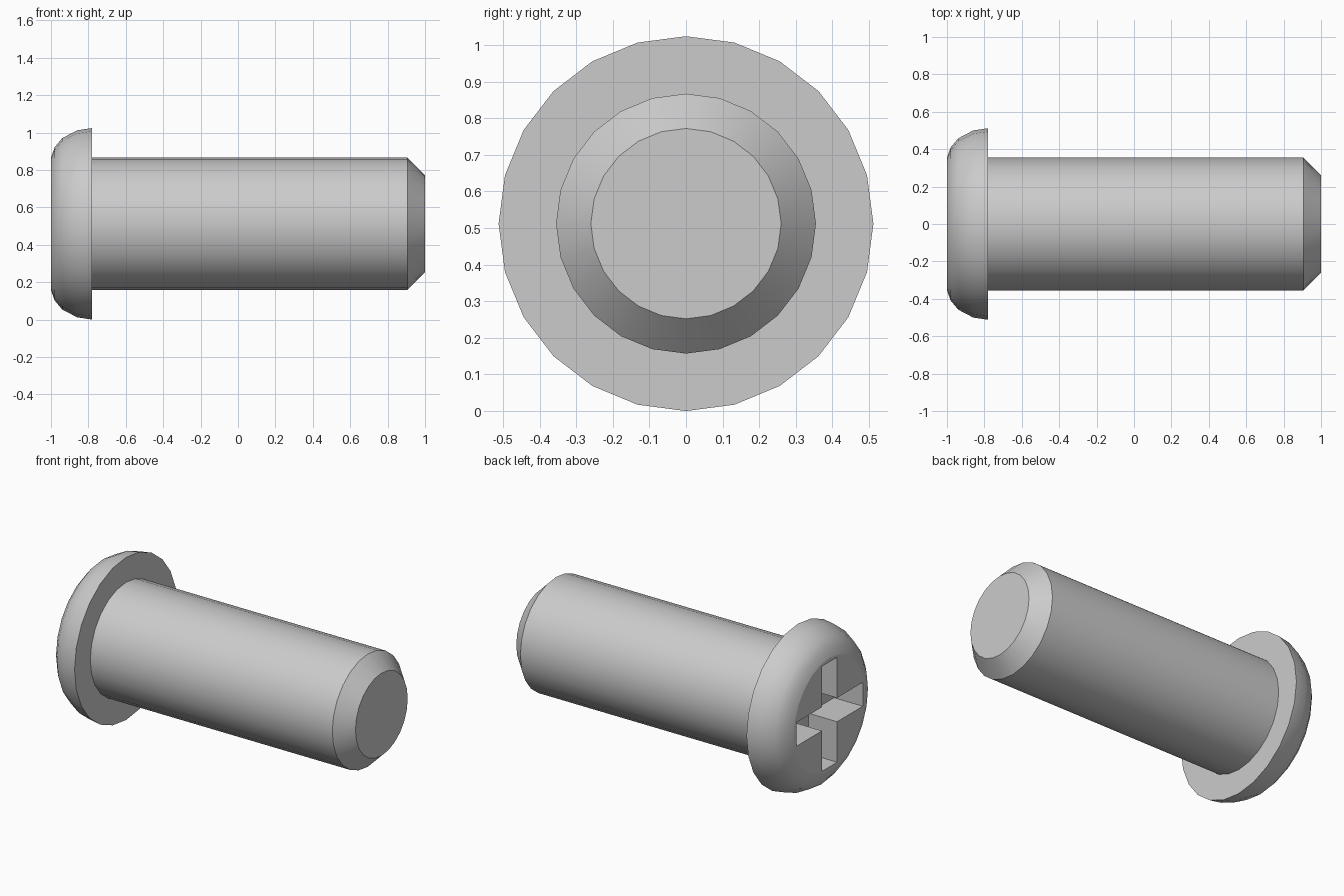
import bpy, bmesh, math

if "Cube" in bpy.data.objects:
    bpy.data.objects.remove(bpy.data.objects["Cube"], do_unlink=True)

AXIS_Z = 0.512
SIDES = 24

steel = bpy.data.materials.new("grey_steel")
steel.use_nodes = True
steel.diffuse_color = (0.6, 0.6, 0.6, 1)
steel.node_tree.nodes["Principled BSDF"].inputs["Base Color"].default_value = (0.6, 0.6, 0.6, 1)


def finish(name, bm):
    bmesh.ops.recalc_face_normals(bm, faces=bm.faces)
    mesh = bpy.data.meshes.new(name)
    bm.to_mesh(mesh)
    bm.free()
    mesh.materials.append(steel)
    obj = bpy.data.objects.new(name, mesh)
    bpy.context.collection.objects.link(obj)
    return obj


def lathe(name, profile):
    """Closed solid turned about the x axis from (x, radius) points."""
    bm = bmesh.new()
    angles = [math.tau * i / SIDES for i in range(SIDES)]
    rings = [[bm.verts.new((x, r * math.sin(a), AXIS_Z + r * math.cos(a))) for a in angles]
             for x, r in profile]
    for low, high in zip(rings, rings[1:]):
        for i in range(SIDES):
            j = (i + 1) % SIDES
            bm.faces.new((low[i], low[j], high[j], high[i]))
    bm.faces.new(rings[0])
    bm.faces.new(rings[-1])
    return finish(name, bm)


def cross_prism(name, half_length, half_width, x0, x1):
    """Plus-shaped prism along x."""
    a, b = half_length, half_width
    outline = []
    for k in range(4):
        c, s = round(math.cos(k * math.pi / 2)), round(math.sin(k * math.pi / 2))
        outline += [(c * y - s * z, s * y + c * z) for y, z in ((a, -b), (a, b), (b, b))]
    bm = bmesh.new()
    base = bm.faces.new([bm.verts.new((x0, y, AXIS_Z + z)) for y, z in outline])
    grown = bmesh.ops.extrude_face_region(bm, geom=[base])["geom"]
    moved = [v for v in grown if isinstance(v, bmesh.types.BMVert)]
    bmesh.ops.translate(bm, verts=moved, vec=(x1 - x0, 0, 0))
    # keep the start cap so that the cutter is closed
    if not base.is_valid or any(e.is_boundary for e in bm.edges):
        bmesh.ops.holes_fill(bm, edges=[e for e in bm.edges if e.is_boundary])
    return finish(name, bm)


def shade(obj):
    bpy.ops.object.select_all(action="DESELECT")
    obj.select_set(True)
    bpy.context.view_layer.objects.active = obj
    bpy.ops.object.shade_smooth_by_angle(angle=math.radians(30))
    # faces square to the axis stay flat
    for face in obj.data.polygons:
        if abs(face.normal.x) > 0.99:
            face.use_smooth = False


# Rounded head and chamfered shank
head = lathe("screw_head", [(-1, 0.355), (-0.98, 0.41), (-0.94, 0.458),
                            (-0.86, 0.5), (-0.78, 0.512)])
shank = lathe("screw_shank", [(-0.785, 0.355), (0.905, 0.355), (1, 0.26)])

# Cross-shaped driver recess
cutter = cross_prism("recess_cutter", 0.33, 0.075, -1.1, -0.8)
cutter.hide_render = True
cut = head.modifiers.new("recess", "BOOLEAN")
cut.operation = "DIFFERENCE"
cut.solver = "EXACT"
cut.object = cutter
bpy.context.view_layer.objects.active = head
head.select_set(True)
bpy.ops.object.modifier_apply(modifier="recess")
bpy.data.objects.remove(cutter, do_unlink=True)

for part in (head, shank):
    shade(part)
